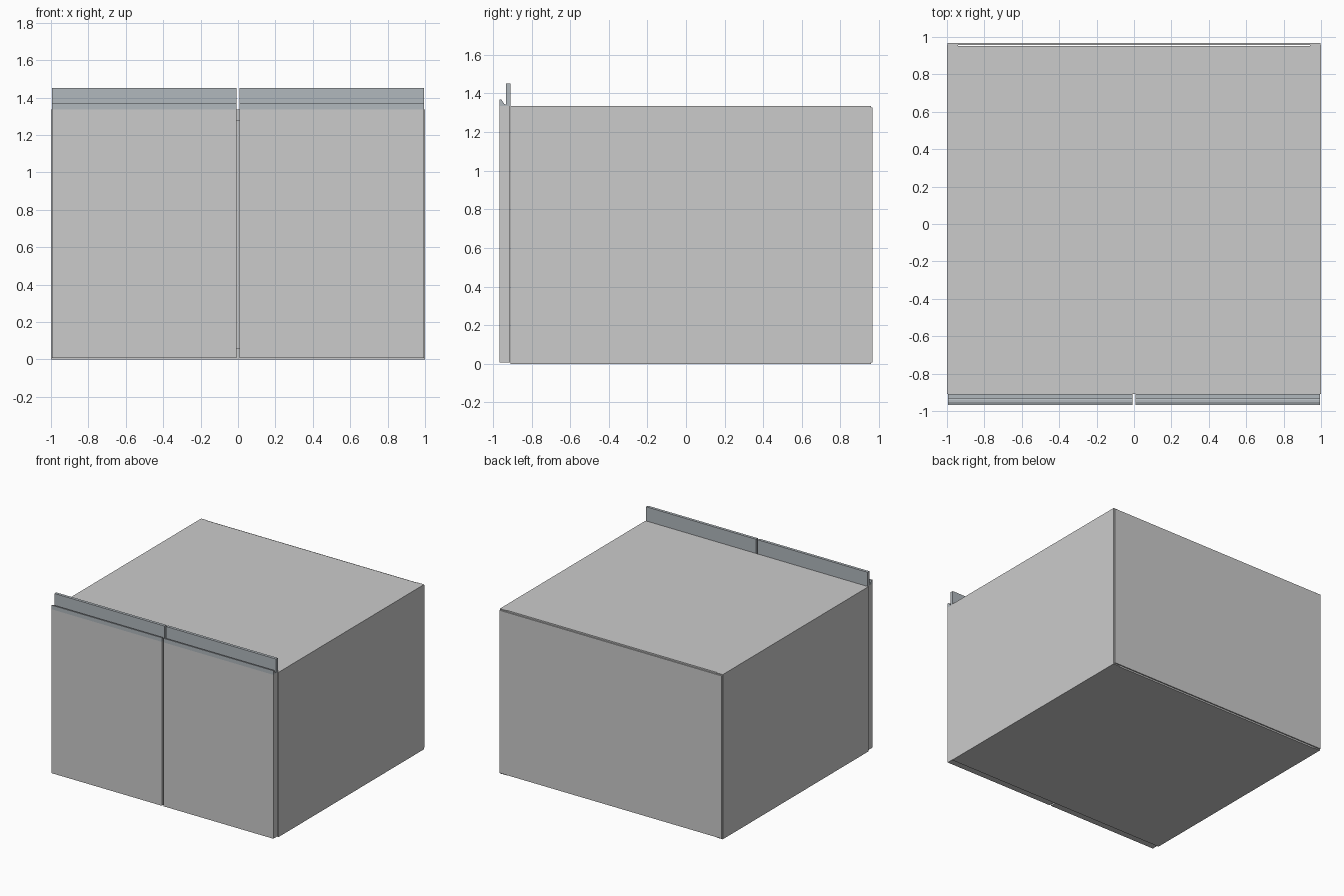
import bpy, bmesh

if "Cube" in bpy.data.objects:
    bpy.data.objects.remove(bpy.data.objects["Cube"])

metal = bpy.data.materials.new("grey_metal")
metal.diffuse_color = (0.44, 0.48, 0.51, 1)
metal.use_nodes = True
metal.node_tree.nodes["Principled BSDF"].inputs["Base Color"].default_value = metal.diffuse_color


def finish(name, bm, mat=None):
    bmesh.ops.recalc_face_normals(bm, faces=bm.faces)
    mesh = bpy.data.meshes.new(name)
    bm.to_mesh(mesh)
    bm.free()
    if mat:
        mesh.materials.append(mat)
    obj = bpy.data.objects.new(name, mesh)
    bpy.context.collection.objects.link(obj)
    return obj


def board(name, x, y, z):
    """Box spanning the given (min, max) ranges."""
    bm = bmesh.new()
    bmesh.ops.create_cube(bm, size=1)
    for v in bm.verts:
        v.co = [r[0] if c < 0 else r[1] for c, r in zip(v.co, (x, y, z))]
    return finish(name, bm)


def rail(name, profile, x0, x1):
    """Extrude a (y, z) profile along x."""
    bm = bmesh.new()
    face = bm.faces.new([bm.verts.new((x0, y, z)) for y, z in profile])
    ext = bmesh.ops.extrude_face_region(bm, geom=[face])
    moved = [g for g in ext["geom"] if isinstance(g, bmesh.types.BMVert)]
    bmesh.ops.translate(bm, vec=(x1 - x0, 0, 0), verts=moved)
    return finish(name, bm, metal)


W, H, T = 1.0, 1.336, 0.058      # half width, carcass height, board thickness
FRONT, CARCASS, REAR = -0.967, -0.909, 0.957

# Hollow carcass: top and bottom stop just short of the back panel
board("bottom_panel", (-W + T, W - T), (CARCASS, REAR - 0.006), (0, T))
board("top_panel", (-W + T, W - T), (CARCASS, REAR - 0.006), (H - T, H))
board("back_panel", (-W + 0.004, W - 0.004), (REAR, 0.967), (0.008, H - 0.008))

# Grip rail: low front lip, sloped finger channel, tall rear flange
grip = [(FRONT, H), (FRONT, 1.369), (-0.956, 1.369), (-0.942, 1.347),
        (-0.932, 1.342), (-0.932, 1.451), (CARCASS, 1.451), (CARCASS, H)]

# Side panels, doors and grip rails on both sides
for side, s in (("left", -1), ("right", 1)):
    board(f"{side}_side", sorted((s * W, s * (W - T))), (CARCASS, REAR), (0, H))
    door_x = sorted((s * 0.007, s * 0.994))
    board(f"{side}_door", door_x, (FRONT, CARCASS - 0.002), (0.007, H))
    rail(f"{side}_grip_rail", grip, *door_x)
